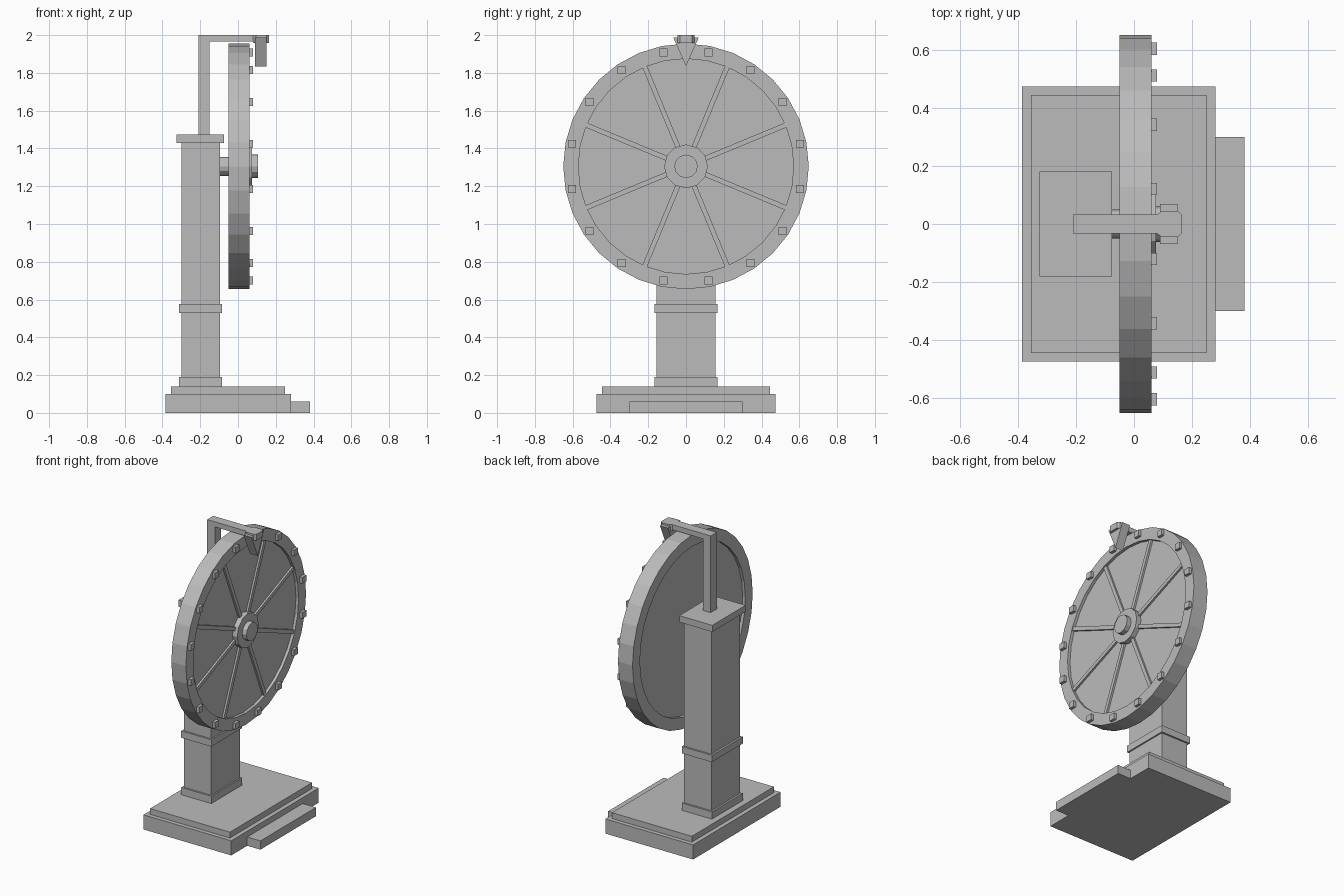
import bpy, bmesh, math
from mathutils import Matrix

if "Cube" in bpy.data.objects:
    bpy.data.objects.remove(bpy.data.objects["Cube"])

grey = bpy.data.materials.new("light_grey")
grey.diffuse_color = (0.5, 0.5, 0.5, 1)
grey.use_nodes = True
grey.node_tree.nodes["Principled BSDF"].inputs["Base Color"].default_value = grey.diffuse_color
AXIS_Z = 1.305  # height of the wheel centre


def finish(name, bm):
    bmesh.ops.recalc_face_normals(bm, faces=bm.faces)
    mesh = bpy.data.meshes.new(name)
    bm.to_mesh(mesh)
    bm.free()
    mesh.materials.append(grey)
    ob = bpy.data.objects.new(name, mesh)
    bpy.context.collection.objects.link(ob)
    return ob


def add_box(bm, x, y, z, turn=None):
    m = Matrix.Translation((sum(x) / 2, sum(y) / 2, sum(z) / 2)) @ Matrix.Diagonal(
        (x[1] - x[0], y[1] - y[0], z[1] - z[0], 1))
    bmesh.ops.create_cube(bm, size=1, matrix=turn @ m if turn else m)


def box(name, x, half_y, z):
    bm = bmesh.new()
    add_box(bm, x, (-half_y, half_y), z)
    return finish(name, bm)


def prism(name, points, offset):
    """Extrude a closed 3D outline along an offset vector."""
    bm = bmesh.new()
    face = bm.faces.new([bm.verts.new(p) for p in points])
    ext = bmesh.ops.extrude_face_region(bm, geom=[face], use_keep_orig=True)
    bmesh.ops.translate(bm, vec=offset,
                        verts=[v for v in ext["geom"] if isinstance(v, bmesh.types.BMVert)])
    return finish(name, bm)


def lathe(name, profile, sides):
    """Spin a closed (x, radius) profile about the wheel axis."""
    bm = bmesh.new()
    rings = []
    for i in range(sides):
        a = 2 * math.pi * i / sides
        rings.append([bm.verts.new((x, r * math.sin(a), AXIS_Z + r * math.cos(a)))
                      for x, r in profile])
    n = len(profile)
    for i in range(sides):
        p, q = rings[i], rings[(i + 1) % sides]
        for j in range(n):
            k = (j + 1) % n
            bm.faces.new((p[j], p[k], q[k], q[j]))
    return finish(name, bm)


def cylinder(name, x0, x1, r, sides):
    pts = [(x0, r * math.sin(2 * math.pi * i / sides),
            AXIS_Z + r * math.cos(2 * math.pi * i / sides)) for i in range(sides)]
    return prism(name, pts, (x1 - x0, 0, 0))


def spin(degrees):
    return Matrix.Translation((0, 0, AXIS_Z)) @ Matrix.Rotation(math.radians(degrees), 4, 'X')


# Stepped base
box("base_slab", (-0.385, 0.28), 0.473, (0, 0.10))
box("base_top", (-0.355, 0.25), 0.444, (0.10, 0.14))
box("front_step", (0.28, 0.38), 0.30, (0, 0.06))

# Column with collars and cap
box("column", (-0.30, -0.095), 0.155, (0.14, 1.43))
box("column_foot", (-0.313, -0.085), 0.167, (0.14, 0.19))
box("column_band", (-0.313, -0.085), 0.167, (0.53, 0.577))
box("column_cap", (-0.325, -0.075), 0.18, (1.43, 1.475))

# Bracket reaching over the wheel
prism("bracket", [(-0.21, -0.033, 1.475), (-0.15, -0.033, 1.475), (-0.15, -0.033, 1.965),
                  (0.10, -0.033, 1.965), (0.10, -0.033, 2.0), (-0.21, -0.033, 2.0)],
      (0, 0.066, 0))
prism("bracket_tip", [(0.08, -0.033, 1.957), (0.095, -0.045, 1.957), (0.15, -0.045, 1.957),
                      (0.165, -0.033, 1.957), (0.165, 0.033, 1.957), (0.15, 0.045, 1.957),
                      (0.095, 0.045, 1.957), (0.08, 0.033, 1.957)], (0, 0, 0.043))
prism("pointer", [(0.09, -0.068, 1.988), (0.09, 0.068, 1.988), (0.09, 0, 1.835)], (0.06, 0, 0))

# Wheel
lathe("wheel_rim", [(-0.05, 0.57), (-0.05, 0.65), (0.06, 0.65), (0.06, 0.57)], 32)
cylinder("wheel_disc", -0.03, 0.04, 0.575, 32)
cylinder("axle", -0.10, -0.025, 0.05, 12)
cylinder("hub", 0.035, 0.075, 0.116, 12)
cylinder("hub_cap", 0.07, 0.107, 0.062, 12)

# Spokes
bm = bmesh.new()
for i in range(8):
    add_box(bm, (0.035, 0.053), (-0.013, 0.013), (0.10, 0.572), spin(22.5 + 45 * i))
finish("spokes", bm)

# Square pegs round the rim, all kept upright
bm = bmesh.new()
for i in range(16):
    a = math.radians(11.25 + 22.5 * i)
    y, z = 0.615 * math.sin(a), AXIS_Z + 0.615 * math.cos(a)
    add_box(bm, (0.055, 0.08), (y - 0.021, y + 0.021), (z - 0.021, z + 0.021))
finish("rim_pegs", bm)
